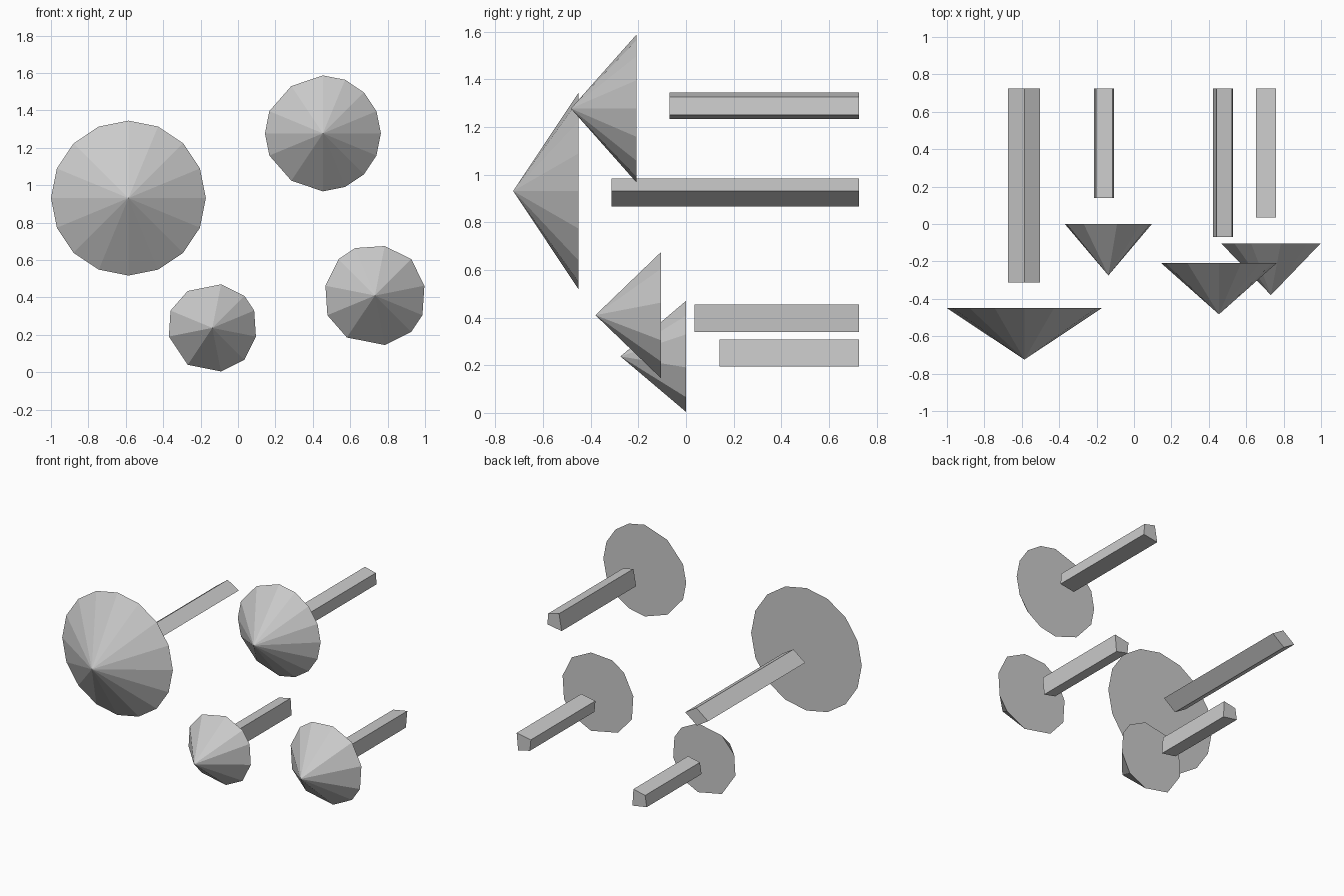
import bpy, bmesh
from math import cos, sin, pi
from mathutils import Vector

if "Cube" in bpy.data.objects:
    bpy.data.objects.remove(bpy.data.objects["Cube"])

SIDES = 16
CONE_DEPTH = 0.275
BACK_Y = 0.725


def finish(bm, name):
    bmesh.ops.recalc_face_normals(bm, faces=bm.faces)
    mesh = bpy.data.meshes.new(name)
    bm.to_mesh(mesh)
    bm.free()
    bpy.context.collection.objects.link(bpy.data.objects.new(name, mesh))


def cone(name, x, z, radius, base_y, merged):
    """Low-poly cone pointing forward; each index in merged joins that rim corner to the next."""
    ring = [Vector((x + radius * cos(2 * pi * k / SIDES), base_y,
                    z + radius * sin(2 * pi * k / SIDES))) for k in range(SIDES)]
    rim = []
    for k in range(SIDES):
        if k in merged:
            rim.append((ring[k] + ring[(k + 1) % SIDES]) / 2)
        elif (k - 1) % SIDES not in merged:
            rim.append(ring[k])
    bm = bmesh.new()
    verts = [bm.verts.new(p) for p in rim]
    apex = bm.verts.new((x, base_y - CONE_DEPTH, z))
    bm.faces.new(verts)
    for i, v in enumerate(verts):
        bm.faces.new((v, verts[i - 1], apex))
    finish(bm, name)


def stem(name, section, front_y):
    """Four-sided bar running back from front_y, section given in x, z."""
    bm = bmesh.new()
    face = bm.faces.new([bm.verts.new((x, front_y, z)) for x, z in section])
    new = bmesh.ops.extrude_face_region(bm, geom=[face], use_keep_orig=True)["geom"]
    moved = [g for g in new if isinstance(g, bmesh.types.BMVert)]
    bmesh.ops.translate(bm, verts=moved, vec=(0, BACK_Y - front_y, 0))
    finish(bm, name)


# Conical caps: large, upper, small, side
cone("large_cap", -0.586, 0.931, 0.414, -0.45, ())
cone("upper_cap", 0.454, 1.277, 0.31, -0.208, (5, 10))
cone("small_cap", -0.137, 0.237, 0.242, 0.0, (3, 5, 8, 10, 12, 15))
cone("side_cap", 0.732, 0.41, 0.275, -0.105, (0, 3, 7, 10, 12))

# Separate stems floating behind each cap
stem("large_stem", [(-0.673, 0.916), (-0.585, 0.983), (-0.502, 0.932), (-0.59, 0.865)], -0.312)
stem("upper_stem", [(0.442, 1.345), (0.523, 1.325), (0.529, 1.25), (0.4225, 1.233)], -0.07)
stem("small_stem", [(-0.202, 0.289), (-0.114, 0.308), (-0.107, 0.195), (-0.214, 0.213)], 0.14)
stem("side_stem", [(0.653, 0.436), (0.759, 0.455), (0.748, 0.34), (0.66, 0.36)], 0.035)
